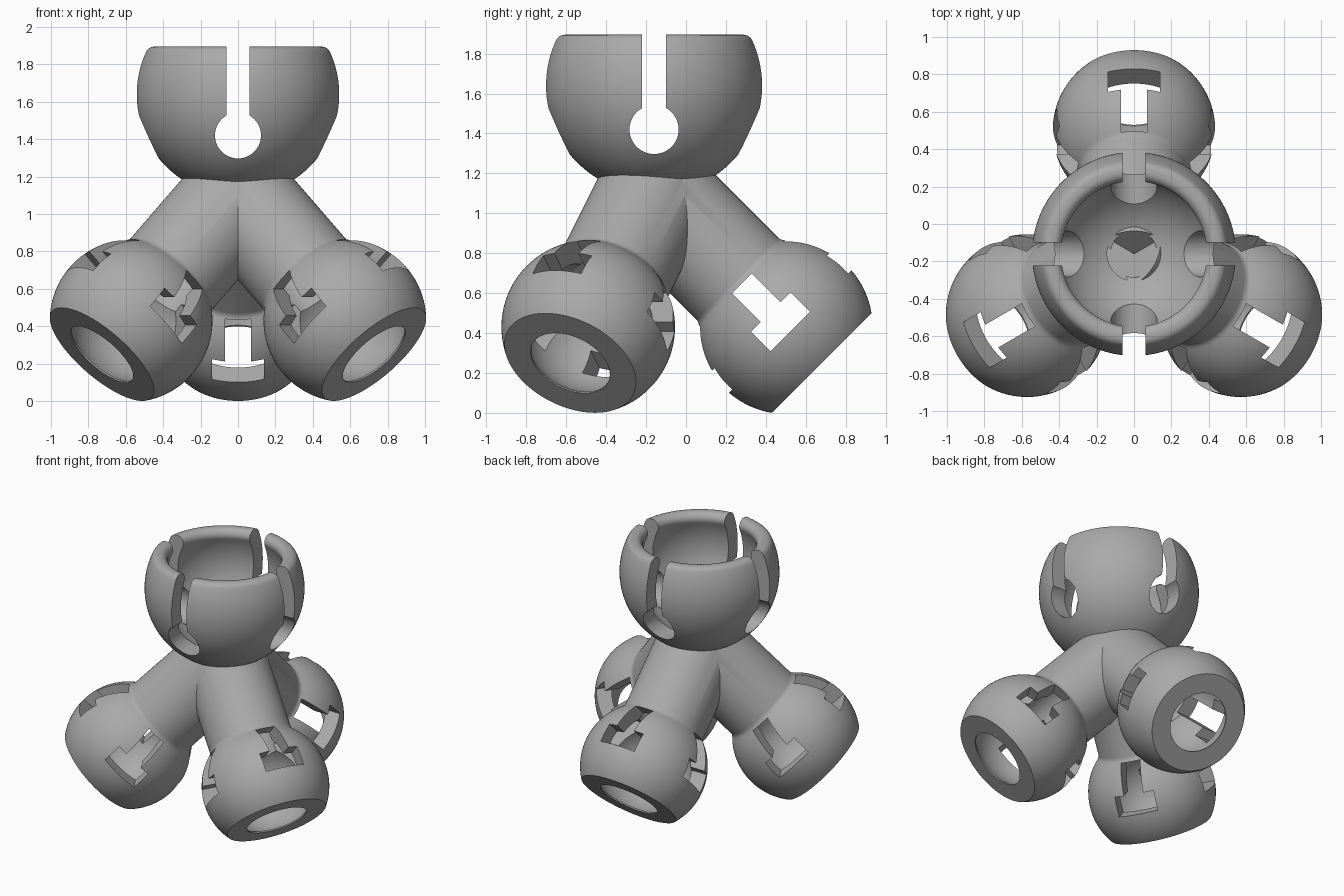
import bpy, bmesh, math
from mathutils import Matrix

if "Cube" in bpy.data.objects:
    bpy.data.objects.remove(bpy.data.objects["Cube"])

SEG = 96
AXIS_Y, CUP_Z = -0.16, 1.64          # cup centre
BALL_R, CUP_R, CUT = 0.435, 0.545, 0.255
T = Matrix.Translation
R = Matrix.Rotation


def arc(cr, cz, rad, a0, a1, n):
    """Points (radius, height) on an arc, angles in degrees."""
    out = []
    for i in range(n + 1):
        a = math.radians(a0 + (a1 - a0) * i / n)
        out.append((cr + rad * math.cos(a), cz + rad * math.sin(a)))
    return out


def finish(bm, name, matrix):
    bmesh.ops.recalc_face_normals(bm, faces=bm.faces[:])
    me = bpy.data.meshes.new(name)
    bm.to_mesh(me)
    bm.free()
    me.transform(matrix)
    ob = bpy.data.objects.new(name, me)
    bpy.context.collection.objects.link(ob)
    return ob


def revolve(name, profile, matrix):
    """Closed solid turned about local z; profile starts and ends on the axis."""
    bm = bmesh.new()
    vs = [bm.verts.new((max(r, 0.0), 0, z)) for r, z in profile]
    es = [bm.edges.new(p) for p in zip(vs, vs[1:])]
    bmesh.ops.spin(bm, geom=vs + es, cent=(0, 0, 0), axis=(0, 0, 1),
                   angle=math.tau, steps=SEG, use_duplicate=False)
    bmesh.ops.remove_doubles(bm, verts=bm.verts[:], dist=1e-5)
    return finish(bm, name, matrix)


def prism(name, outline, half, matrix):
    """Outline in local x/z, extruded both ways along local y."""
    bm = bmesh.new()
    f = bm.faces.new([bm.verts.new((x, -half, z)) for x, z in outline])
    ext = bmesh.ops.extrude_face_region(bm, geom=[f])["geom"]
    bmesh.ops.translate(bm, vec=(0, 2 * half, 0),
                        verts=[v for v in ext if isinstance(v, bmesh.types.BMVert)])
    return finish(bm, name, matrix)


def combine(target, other, op):
    mod = target.modifiers.new("combine", "BOOLEAN")
    mod.operation, mod.solver, mod.object = op, "EXACT", other
    bpy.context.view_layer.objects.active = target
    bpy.ops.object.modifier_apply(modifier=mod.name)
    bpy.data.objects.remove(other, do_unlink=True)


cup_m = T((0, AXIS_Y, CUP_Z))
leg_ms = [T((0, AXIS_Y, 0)) @ R(math.radians(120 * k), 4, "Z")
          @ T((0, 0.66, 0.43)) @ R(math.radians(45), 4, "X") for k in range(3)]

# Cup body with a rounded outer rim
f = 0.05
h = CUT - f
ro = math.sqrt((CUP_R - f) ** 2 - h * h)
ao = math.degrees(math.atan2(h, ro))
body = revolve("socket_tripod", [(0, -CUP_R)] + arc(0, 0, CUP_R, -90, ao, 40)[1:]
               + arc(ro, h, f, ao, 90, 8)[1:] + [(0, CUT)], cup_m)

# Three legs, each a ball with a flat end and a filleted neck
neck = 0.29
zf = math.sqrt((BALL_R + f) ** 2 - (neck + f) ** 2)
af = math.degrees(math.atan2(zf, neck + f))
a_flat = -math.degrees(math.asin(CUT / BALL_R))
leg_profile = ([(0, -CUT)] + arc(0, 0, BALL_R, a_flat, af, 28)
               + arc(neck + f, zf, f, 180 + af, 180, 5)[1:]
               + [(neck, 0.95), (0, 0.95)])
for m in leg_ms:
    combine(body, revolve("leg", leg_profile, m), "UNION")

# Bowl of the cup with a rounded inner lip
ri = math.sqrt((BALL_R + f) ** 2 - h * h)
ai = math.degrees(math.atan2(h, ri))
combine(body, revolve("bowl", [(0, -BALL_R)] + arc(0, 0, BALL_R, -90, ai, 36)[1:]
                      + arc(ri, h, f, 180 + ai, 90, 12)[1:]
                      + [(ri, 0.4), (0, 0.4)], cup_m), "DIFFERENCE")

# Hole in the bowl floor
combine(body, revolve("floor_hole", [(0, -0.6), (0.125, -0.6), (0.125, -0.3), (0, -0.3)],
                      cup_m), "DIFFERENCE")

# Hollow of each leg: tube, round cavity and end hole
tube, cav, hole = 0.2, 0.325, 0.212
cavity_profile = ([(0, -0.35), (hole, -0.35)]
                  + arc(0, 0, cav, -math.degrees(math.acos(hole / cav)),
                        math.degrees(math.acos(tube / cav)), 24)
                  + [(tube, 0.96), (0, 0.96)])
tee = [(-0.14, -0.032), (0.14, -0.032), (0.14, 0.107), (0.07, 0.107),
       (0.07, 0.31), (-0.07, 0.31), (-0.07, 0.107), (-0.14, 0.107)]
for m in leg_ms:
    combine(body, revolve("leg_hollow", cavity_profile, m), "DIFFERENCE")
    # T-shaped openings on four sides of the ball
    for turn in (0, 90):
        combine(body, prism("tee_opening", tee, 0.47,
                            m @ R(math.radians(turn), 4, "Z")), "DIFFERENCE")

# Keyhole slots on four sides of the cup
a_key = math.degrees(math.acos(0.061 / 0.123))
keyhole = arc(0, -0.22, 0.123, 180 - a_key, 360 + a_key, 40) + [(0.061, 0.4), (-0.061, 0.4)]
for turn in (0, 90):
    combine(body, prism("keyhole_slot", keyhole, 0.65,
                        cup_m @ R(math.radians(turn), 4, "Z")), "DIFFERENCE")

# Single grey colour
grey = bpy.data.materials.new("grey")
grey.diffuse_color = (0.4, 0.4, 0.4, 1)
grey.use_nodes = True
grey.node_tree.nodes["Principled BSDF"].inputs["Base Color"].default_value = grey.diffuse_color
body.data.materials.clear()
body.data.materials.append(grey)
for p in body.data.polygons:
    p.material_index = 0

bpy.ops.object.select_all(action="DESELECT")
body.select_set(True)
bpy.context.view_layer.objects.active = body
bpy.ops.object.shade_smooth_by_angle(angle=math.radians(25))
